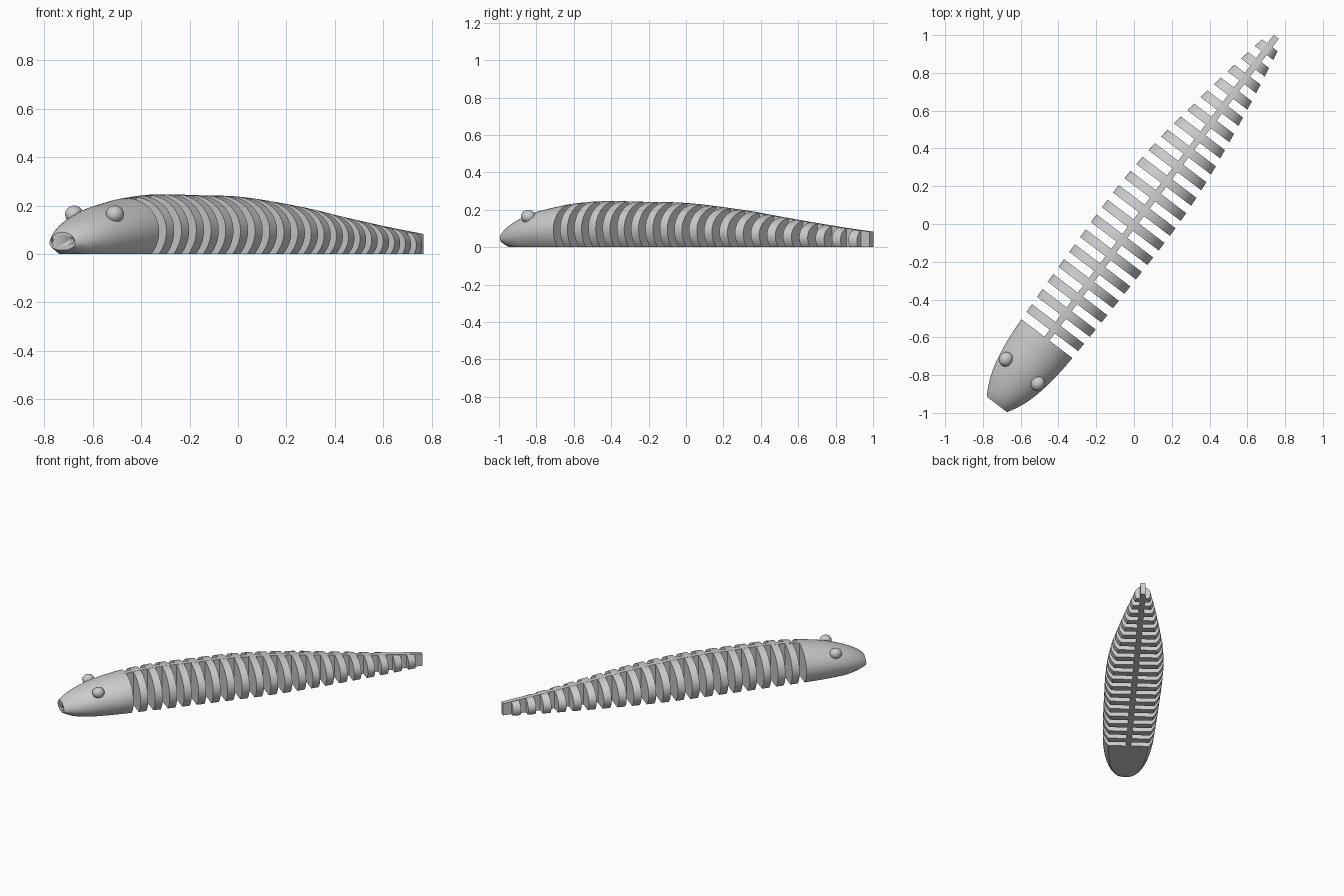
import bpy, bmesh, math
from mathutils import Matrix, Vector

cube = bpy.data.objects.get("Cube")
if cube:
    bpy.data.objects.remove(cube, do_unlink=True)

# One grey for the whole model
grey = bpy.data.materials.new("plain_grey")
grey.use_nodes = True
grey.diffuse_color = (0.6, 0.6, 0.6, 1)
grey.node_tree.nodes["Principled BSDF"].inputs["Base Color"].default_value = (0.6, 0.6, 0.6, 1)

# The body lies diagonally: local y runs from snout to tail
TURN = Matrix.Rotation(-math.atan2(0.605, 0.796), 4, "Z")
SNOUT, NECK, TAIL = -1.2, -0.762, 1.245
PITCH, GAP, RIBS = 0.0975, 0.047, 20

# Body curves as (position along the body, value)
HALF_WIDTH = [(SNOUT, 0.067), (-1.16, 0.09), (-1.1, 0.117), (-1.02, 0.14), (-0.9, 0.16),
              (NECK, 0.17), (-0.4, 0.182), (0.1, 0.189), (0.4, 0.172), (0.65, 0.14),
              (0.9, 0.103), (1.1, 0.068), (TAIL, 0.042)]
TOP = [(SNOUT, 0.09), (-1.17, 0.115), (-1.1, 0.15), (-0.98, 0.191), (-0.85, 0.217),
       (NECK, 0.231), (-0.56, 0.246), (-0.3, 0.243), (0, 0.236), (0.4, 0.196),
       (0.65, 0.16), (1, 0.112), (TAIL, 0.083)]
UNDERSIDE = [(SNOUT, 0.016), (-1.18, 0.007), (-1.14, 0), (TAIL, 0)]
WRAP = [(SNOUT, 75), (-1.14, 52), (-1.05, 40), (TAIL, 38)]


def curve(keys, t):
    """Smooth interpolation through the keys."""
    def slope(i):
        a, b = keys[max(i - 1, 0)], keys[min(i + 1, len(keys) - 1)]
        return (b[1] - a[1]) / (b[0] - a[0])
    t = min(max(t, keys[0][0]), keys[-1][0])
    i = next(k for k in range(len(keys) - 1) if t <= keys[k + 1][0])
    (x0, y0), (x1, y1) = keys[i], keys[i + 1]
    d = x1 - x0
    s = (t - x0) / d
    return (y0 * (1 + 2 * s) * (1 - s) ** 2 + slope(i) * d * s * (1 - s) ** 2
            + y1 * s * s * (3 - 2 * s) + slope(i + 1) * d * s * s * (s - 1))


def line(keys, t):
    for (x0, y0), (x1, y1) in zip(keys, keys[1:]):
        if t <= x1:
            return y0 + (y1 - y0) * (t - x0) / (x1 - x0)
    return keys[-1][1]


def body_section(t, steps=36):
    """Domed outline with bulging sides and a flat underside."""
    w, top, low = curve(HALF_WIDTH, t), curve(TOP, t), line(UNDERSIDE, t)
    wrap = math.radians(line(WRAP, t))
    mid = low + 0.4 * (top - low)
    ring = []
    for i in range(steps + 1):
        a = -wrap + (math.pi + 2 * wrap) * i / steps
        rise = (top - mid) if a > 0 and a < math.pi else (mid - low) / math.sin(wrap)
        ring.append(Vector((w * math.cos(a), t, mid + rise * math.sin(a))))
    return ring


def spine_section(t):
    h = curve(TOP, t)
    return [Vector((x, t, z)) for x, z in ((0.017, 0), (0.017, h), (-0.017, h), (-0.017, 0))]


def finish(name, bm):
    bmesh.ops.recalc_face_normals(bm, faces=bm.faces)
    bm.transform(TURN)
    mesh = bpy.data.meshes.new(name)
    bm.to_mesh(mesh)
    bm.free()
    mesh.materials.append(grey)
    obj = bpy.data.objects.new(name, mesh)
    bpy.context.collection.objects.link(obj)
    bpy.ops.object.select_all(action="DESELECT")
    obj.select_set(True)
    bpy.context.view_layer.objects.active = obj
    bpy.ops.object.shade_smooth_by_angle(angle=math.radians(35))
    return obj


def loft(name, section, stations):
    bm = bmesh.new()
    rings = [[bm.verts.new(p) for p in section(t)] for t in stations]
    for a, b in zip(rings, rings[1:]):
        for i in range(len(a)):
            j = (i + 1) % len(a)
            bm.faces.new((a[i], a[j], b[j], b[i]))
    bm.faces.new(rings[0])
    bm.faces.new(rings[-1])
    return finish(name, bm)


def ball(name, centre, size):
    bm = bmesh.new()
    bmesh.ops.create_uvsphere(bm, u_segments=24, v_segments=16, radius=1)
    bm.transform(Matrix.Translation(centre) @ Matrix.Diagonal((*size, 1)))
    return finish(name, bm)


def spread(a, b, n):
    return [a + (b - a) * i / n for i in range(n + 1)]


# Head and the thin wall that joins all segments
head = loft("head", body_section, spread(SNOUT, NECK, 28))
loft("spine", spine_section, spread(NECK - 0.02, TAIL, 50))

# Body segments separated by open slots
for k in range(RIBS):
    end = NECK + PITCH * (k + 1)
    loft(f"body_segment_{k + 1}", body_section, spread(end - PITCH + GAP, end, 3))

# Eyes and nostrils on both sides
for side, sign in (("left", 1), ("right", -1)):
    ball(f"{side}_eye", (sign * 0.106, -0.98, 0.164), (0.036, 0.04, 0.036))
    cutter = ball(f"{side}_nostril_cutter", (sign * 0.05, -1.2, 0.056), (0.008, 0.012, 0.012))
    cutter.hide_render = True
    cutter.hide_viewport = True
    cut = head.modifiers.new(f"{side}_nostril", "BOOLEAN")
    cut.operation = "DIFFERENCE"
    cut.object = cutter
